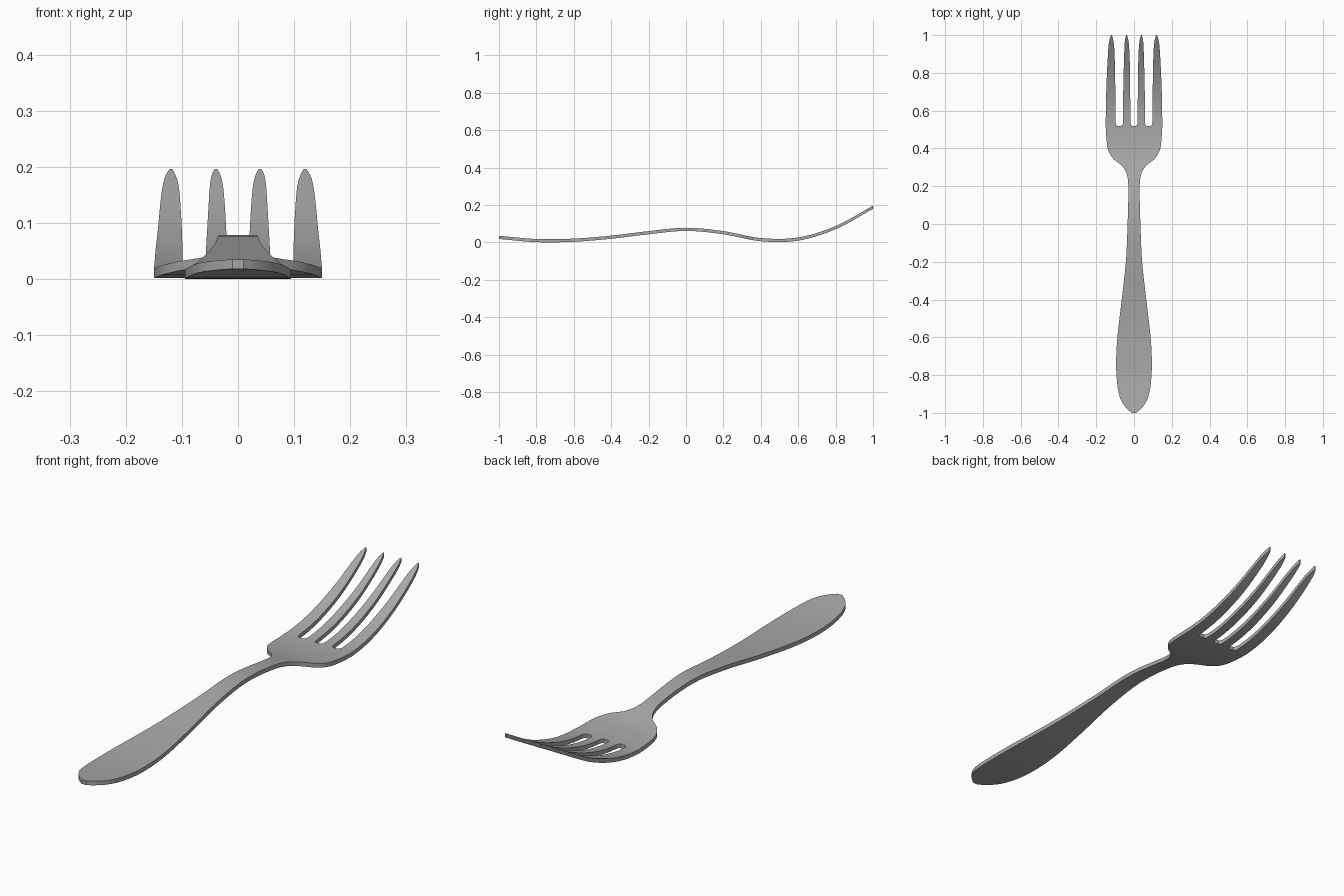
import bpy
import bmesh
import math

cube = bpy.data.objects.get("Cube")
if cube:
    bpy.data.objects.remove(cube, do_unlink=True)

THICKNESS = 0.017

# Height of the upper surface, at even steps from handle end to tine tips
HEIGHTS = [.035, .018, .02, .036, .06, .078, .06, .023, .026, .087, .196]

# Half width of handle, neck and bowl: (y, half width)
OUTLINE = [(-1, .01), (-.985, .03), (-.95, .06), (-.9, .08), (-.8, .093),
           (-.7, .094), (-.6, .088), (-.4, .065), (-.2, .043), (0, .034),
           (.2, .03), (.265, .038), (.31, .065), (.34, .105), (.385, .135),
           (.44, .145), (.52, .15)]

# Tine edges: (y, inner tine inside, outside, outer tine inside, outside)
ROOT = (.52, .011, .067, .089, .15)
TINES = [ROOT, (.526, .016, .061, .095, .15), (.54, .019, .058, .098, .15),
         (.7, .02, .057, .099, .147), (.8, .021, .055, .1, .143),
         (.9, .024, .052, .103, .138), (.95, .027, .05, .106, .134),
         (.98, .031, .047, .111, .129), (1, .037, .042, .117, .122)]


def spline(p0, p1, p2, p3, t):
    """Catmull-Rom blend between p1 and p2."""
    return p1 + t / 2 * (p2 - p0 + t * (2 * p0 - 5 * p1 + 4 * p2 - p3
                                        + t * (3 * (p1 - p2) + p3 - p0)))


def height(y):
    h = [2 * HEIGHTS[0] - HEIGHTS[1], *HEIGHTS, 2 * HEIGHTS[-1] - HEIGHTS[-2]]
    steps = len(HEIGHTS) - 1
    s = (y + 1) / 2 * steps
    i = min(int(s), steps - 1)
    return spline(*h[i:i + 4], s - i)


def refine(rows, parts):
    """Insert smooth in-between rows along y."""
    out = []
    for i in range(len(rows) - 1):
        a, b = rows[i], rows[i + 1]
        span = b[0] - a[0]
        before, after = rows[max(i - 1, 0)], rows[min(i + 2, len(rows) - 1)]
        n = max(parts, math.ceil(span / .04))
        for k in range(n):
            t = k / n
            row = [a[0] + span * t]
            for c in range(1, len(a)):
                # Tangents scaled for uneven row spacing
                m0 = (b[c] - before[c]) / (b[0] - before[0]) * span
                m1 = (after[c] - a[c]) / (after[0] - a[0]) * span
                row.append(spline(b[c] - 2 * m0, a[c], b[c], a[c] + 2 * m1, t))
            out.append(row)
    return out + [list(rows[-1])]


bm = bmesh.new()


def add_row(y, xs):
    return [bm.verts.new((x, y, height(y))) for x in xs]


def bridge(a, b, columns):
    for c in columns:
        bm.faces.new((a[c], a[c + 1], b[c + 1], b[c]))


def mirrored(xs):
    return [-x for x in reversed(xs)] + list(xs)


# Handle, neck and bowl as one full-width strip
previous = None
for y, w in refine(OUTLINE, 2):
    row = add_row(y, mirrored([x * w / ROOT[-1] for x in ROOT[1:]]))
    if previous:
        bridge(previous, row, range(len(row) - 1))
    previous = row

# Four tines continue from alternate columns of the bowl edge
for y, *xs in refine(TINES, 2)[1:]:
    row = add_row(y, mirrored(xs))
    bridge(previous, row, range(0, len(row), 2))
    previous = row

# Give the sheet its thickness
top = bm.faces[:]
made = bmesh.ops.extrude_face_region(bm, geom=top, use_keep_orig=True)
for v in made["geom"]:
    if isinstance(v, bmesh.types.BMVert):
        v.co.z -= THICKNESS
bmesh.ops.recalc_face_normals(bm, faces=bm.faces[:])

mesh = bpy.data.meshes.new("fork")
bm.to_mesh(mesh)
bm.free()
fork = bpy.data.objects.new("fork", mesh)
bpy.context.collection.objects.link(fork)

# Plain grey metal
GREY = (.4, .4, .4, 1)
metal = bpy.data.materials.new("grey metal")
metal.use_nodes = True
metal.diffuse_color = GREY
metal.node_tree.nodes["Principled BSDF"].inputs["Base Color"].default_value = GREY
mesh.materials.append(metal)

bpy.ops.object.select_all(action="DESELECT")
fork.select_set(True)
bpy.context.view_layer.objects.active = fork
bpy.ops.object.shade_smooth_by_angle(angle=math.radians(35))
